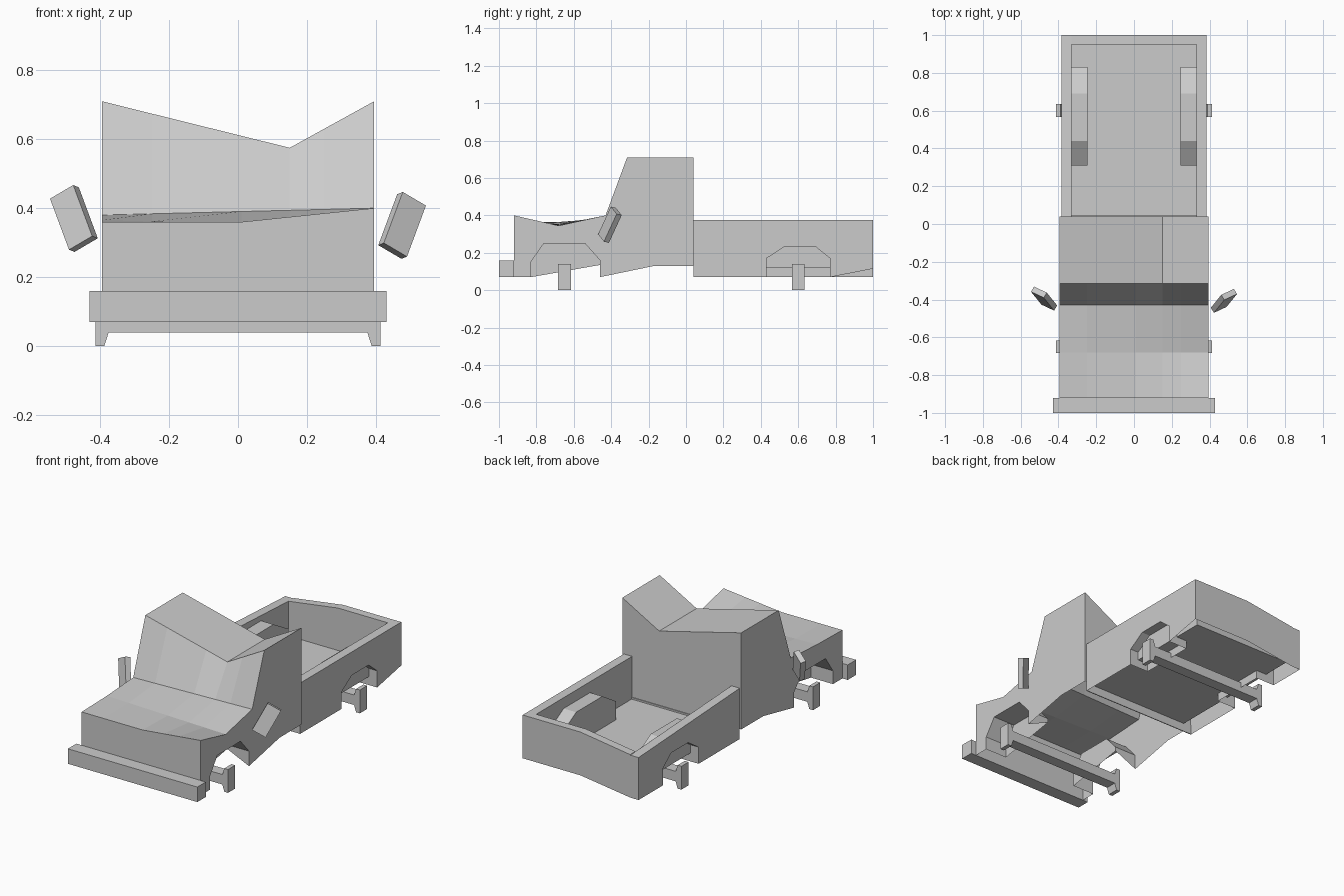
import bpy, bmesh
from math import radians

if "Cube" in bpy.data.objects:
    bpy.data.objects.remove(bpy.data.objects["Cube"])


def loft(name, sections, skip=lambda strip, edge: False, caps=(True, True)):
    """Bridge (x, [(y, z), ...]) rings along x; skipped edges and caps stay open."""
    bm = bmesh.new()
    rings = [[bm.verts.new((x, y, z)) for y, z in pts] for x, pts in sections]
    n = len(rings[0])
    for k, (a, b) in enumerate(zip(rings, rings[1:])):
        for i in range(n):
            j = (i + 1) % n
            if not skip(k, i):
                bm.faces.new((a[i], a[j], b[j], b[i]))
    if caps[0]:
        bm.faces.new(rings[0])
    if caps[1]:
        bm.faces.new(rings[-1][::-1])
    bmesh.ops.remove_doubles(bm, verts=bm.verts, dist=1e-5)
    bmesh.ops.dissolve_degenerate(bm, edges=bm.edges, dist=1e-5)
    bmesh.ops.delete(bm, geom=[v for v in bm.verts if not v.link_faces], context='VERTS')
    bmesh.ops.recalc_face_normals(bm, faces=bm.faces)
    mesh = bpy.data.meshes.new(name)
    bm.to_mesh(mesh)
    bm.free()
    ob = bpy.data.objects.new(name, mesh)
    bpy.context.collection.objects.link(ob)
    return ob


def box(name, x0, x1, y0, y1, z0, z1):
    pts = [(y0, z0), (y0, z1), (y1, z1), (y1, z0)]
    return loft(name, [(x0, pts), (x1, pts)])


def mix(x, *keys):
    """Piecewise linear height across the width."""
    for (xa, a), (xb, b) in zip(keys, keys[1:]):
        if x <= xb:
            return a + (b - a) * (x - xa) / (xb - xa)
    return keys[-1][1]


# Cab: hollow shell, open below, with a creased roof and front wheel wells
W = 0.395


def cab_section(x, arch):
    front = mix(x, (-W, .36), (.01, .36), (W, .40))
    mid = mix(x, (-W, .365), (W, .345))
    cowl = mix(x, (-W, .38), (W, .40))
    roof = mix(x, (-W, .71), (.15, .575), (W, .71))
    sill = .07 if abs(x) > .3 else .135
    top = [(-.92, .07), (-.92, front), (-.68, mid), (-.43, cowl), (-.315, roof),
           (.04, roof), (.04, .13), (-.17, .13), (-.46, sill)]
    if arch:
        low = [(-.46, .16), (-.54, .25), (-.76, .25), (-.83, .15), (-.83, .07)]
    else:
        low = [(-.46, .135), (-.54, .121), (-.76, .082), (-.83, .07), (-.83, .07)]
    return x, top + low


stations = [(-W, True), (-.25, True), (-.25, False), (.01, False), (.15, False),
            (.25, False), (.25, True), (W, True)]
loft("cab", [cab_section(x, arch) for x, arch in stations],
     skip=lambda k, i: i in (6, 7, 13) or (i >= 8 and k in (2, 3, 4)))

# Front bumper
box("front_bumper", -.43, .43, -1, -.92, .07, .16)

# Cargo bed: outer sides with rims, wheel wells, raised housings
arch = [(.77, .07), (.77, .17), (.69, .235), (.53, .235), (.43, .17), (.43, .07)]
housing = [(.31, .12), (.31, .23), (.44, .31), (.69, .31), (.83, .23), (.83, .12)]
for s, side, top, low in ((-1, "left", .325, .07), (1, "right", .375, .115)):
    wall = [(.04, .07), (.04, .375), (1, top), (1, low)] + arch
    loft(side + "_bed_side", [(s * .33, wall), (s * .385, wall)],
         skip=lambda k, i: i > 2, caps=(False, True))
    loft(side + "_wheel_well", [(s * .26, arch), (s * .385, arch)],
         skip=lambda k, i: i == 5, caps=(True, False))
    loft(side + "_wheel_housing", [(s * .247, housing), (s * .33, housing)],
         skip=lambda k, i: i == 5, caps=(True, False))

# Bed interior: floor and inner walls, open on top and against the cab
back = ((-.33, .328, .07), (0, .375, .115), (.33, .375, .115))
loft("bed_liner", [(x, [(.04, .12), (.04, .375), (.95, top), (.95, .12)])
                   for x, top, low in back], skip=lambda k, i: i in (0, 1))
# Bent tailgate
loft("tailgate", [(x, [(.95, low), (.95, top), (1, top), (1, low)])
                  for x, top, low in back],
     skip=lambda k, i: i in (0, 3), caps=(False, False))
# Narrow sill closing the bed below the cab
box("bed_sill", -.385, .385, .04, .045, .07, .13)


# Axles: dogbone cross-beams with upright hub plates
def axle(name, y):
    half = [(.375, .04), (.388, 0), (.413, 0), (.413, .14), (.388, .14), (.375, .10)]
    outline = half + [(-x, z) for x, z in reversed(half)]
    # sweep along x, then turn a quarter so the sweep runs along y
    ob = loft(name, [(y - .034, outline), (y + .034, outline)])
    for v in ob.data.vertices:
        v.co.x, v.co.y = v.co.y, v.co.x
    ob.data.flip_normals()


axle("front_axle", -.65)
axle("rear_axle", .60)

# Door mirrors: tilted slabs
for s, side, y, z in ((-1, "left", -.395, .37), (1, "right", -.407, .35)):
    ob = box(side + "_mirror", -.042, .042, -.016, .016, -.086, .086)
    ob.location = (s * .476, y, z)
    ob.rotation_euler = (radians(-13), radians(28 * s), radians(25 * s))
